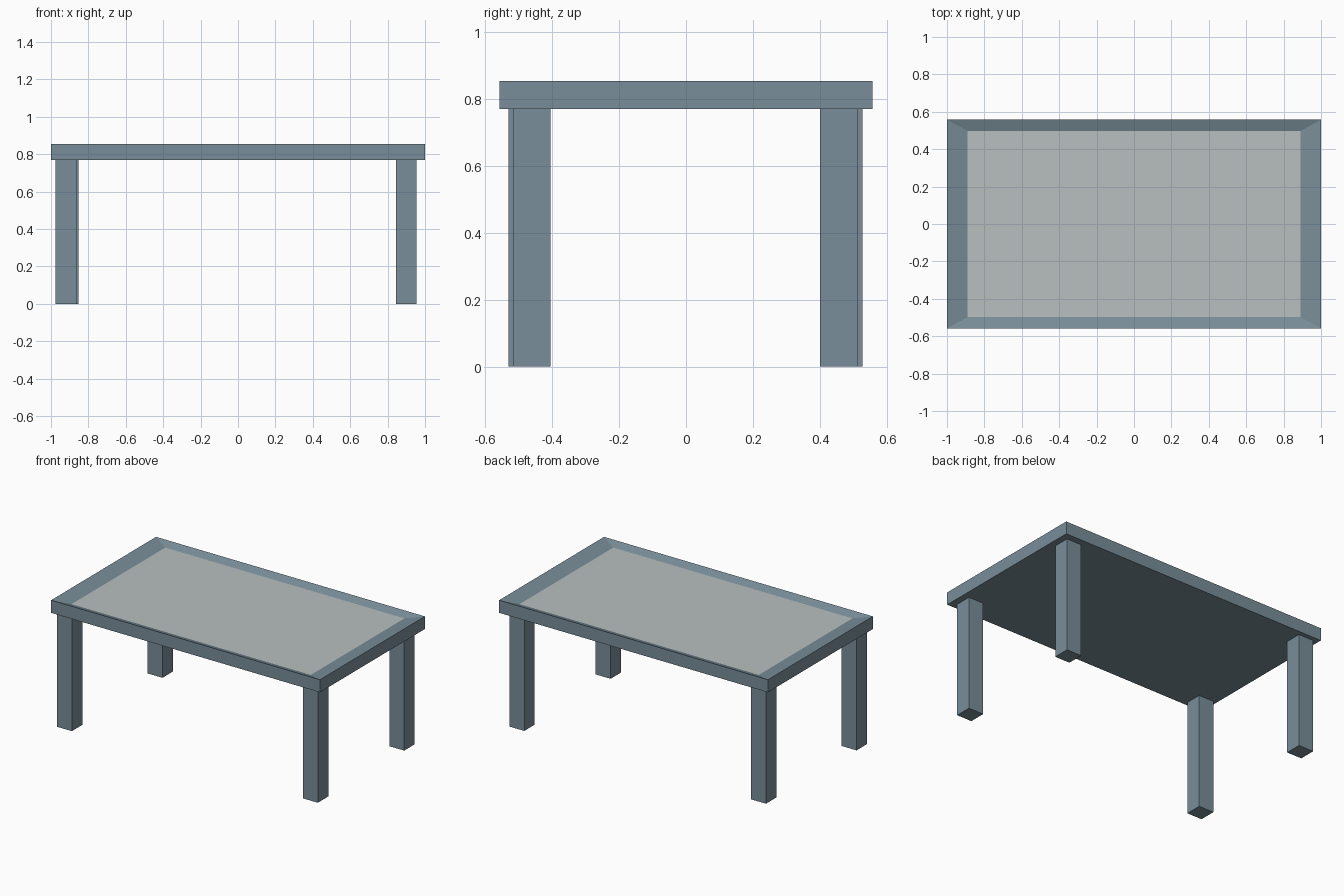
import bpy
import bmesh

cube = bpy.data.objects.get("Cube")
if cube:
    bpy.data.objects.remove(cube, do_unlink=True)


def make_material(name, color):
    mat = bpy.data.materials.new(name)
    mat.use_nodes = True
    mat.diffuse_color = color
    mat.node_tree.nodes["Principled BSDF"].inputs["Base Color"].default_value = color
    return mat


blue_grey = make_material("blue_grey", (0.19, 0.27, 0.32, 1))
light_grey = make_material("light_grey", (0.48, 0.52, 0.53, 1))


def add_object(name, bm, mats):
    mesh = bpy.data.meshes.new(name)
    bmesh.ops.recalc_face_normals(bm, faces=bm.faces)
    bm.to_mesh(mesh)
    bm.free()
    for mat in mats:
        mesh.materials.append(mat)
    obj = bpy.data.objects.new(name, mesh)
    bpy.context.collection.objects.link(obj)
    return obj


def box(center, size):
    bm = bmesh.new()
    bmesh.ops.create_cube(bm, size=1)
    bmesh.ops.scale(bm, vec=size, verts=bm.verts)
    bmesh.ops.translate(bm, vec=center, verts=bm.verts)
    return bm


# Tabletop: slab whose top sinks along sloped borders to a pale panel
LEG_HEIGHT, TOP = 0.77, 0.855
PANEL_X, PANEL_Y, SINK = 0.89, 0.498, 0.02
bm = box((0, 0, (LEG_HEIGHT + TOP) / 2), (2, 1.115, TOP - LEG_HEIGHT))
panel = max(bm.faces, key=lambda f: f.calc_center_median().z)
bmesh.ops.inset_region(bm, faces=[panel], thickness=0.05)
for v in panel.verts:
    v.co.x = PANEL_X if v.co.x > 0 else -PANEL_X
    v.co.y = PANEL_Y if v.co.y > 0 else -PANEL_Y
    v.co.z = TOP - SINK
panel.material_index = 1
add_object("tabletop", bm, [blue_grey, light_grey])

# Four square legs, set slightly unevenly
LEG = 0.111
legs = {
    "front_left_leg": (0.9, -0.461),
    "back_left_leg": (0.9, 0.457),
    "front_right_leg": (-0.92, -0.475),
    "back_right_leg": (-0.909, 0.472),
}
for name, (x, y) in legs.items():
    add_object(name, box((x, y, LEG_HEIGHT / 2), (LEG, LEG, LEG_HEIGHT)), [blue_grey])
